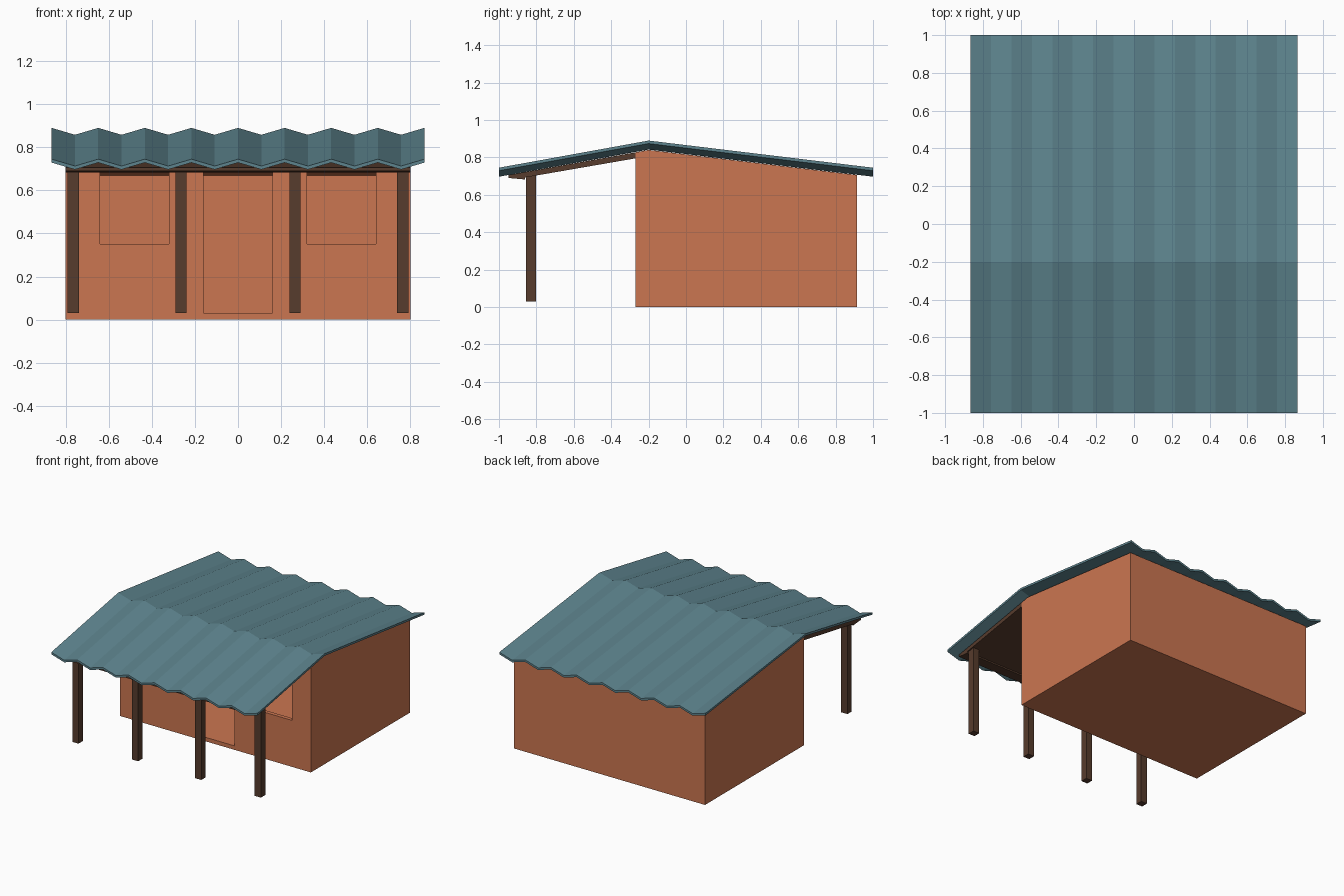
import bpy, bmesh

if "Cube" in bpy.data.objects:
    bpy.data.objects.remove(bpy.data.objects["Cube"])


def material(name, rgb):
    m = bpy.data.materials.new(name)
    m.diffuse_color = (*rgb, 1)
    m.use_nodes = True
    m.node_tree.nodes["Principled BSDF"].inputs["Base Color"].default_value = m.diffuse_color
    return m


CLAY = material("clay", (0.60, 0.18, 0.082))
TEAL = material("teal_metal", (0.11, 0.23, 0.27))
WOOD = material("dark_wood", (0.095, 0.045, 0.026))


def add_object(name, bm, mat):
    bmesh.ops.recalc_face_normals(bm, faces=bm.faces)
    me = bpy.data.meshes.new(name)
    bm.to_mesh(me)
    bm.free()
    me.materials.append(mat)
    ob = bpy.data.objects.new(name, me)
    bpy.context.collection.objects.link(ob)
    return ob


def prism(name, profile, half, mat):
    """Extrude a (y, z) profile along x from -half to half."""
    bm = bmesh.new()
    face = bm.faces.new([bm.verts.new((-half, y, z)) for y, z in profile])
    ext = bmesh.ops.extrude_face_region(bm, geom=[face])
    verts = [v for v in ext["geom"] if isinstance(v, bmesh.types.BMVert)]
    bmesh.ops.translate(bm, verts=verts, vec=(2 * half, 0, 0))
    return add_object(name, bm, mat)


def box(name, lo, hi, mat):
    bm = bmesh.new()
    bmesh.ops.create_cube(bm, size=1)
    for v in bm.verts:
        v.co = [(a + b) / 2 + c * (b - a) for a, b, c in zip(lo, hi, v.co)]
    return add_object(name, bm, mat)


def cut(target, cutter):
    mod = target.modifiers.new("cut", 'BOOLEAN')
    mod.operation, mod.solver, mod.object = 'DIFFERENCE', 'EXACT', cutter
    bpy.context.view_layer.objects.active = target
    bpy.ops.object.modifier_apply(modifier=mod.name)
    bpy.data.objects.remove(cutter)


# Hollow house body with door and window openings
house = prism("house_walls", [(-0.27, 0), (0.915, 0), (0.915, 0.706),
                              (-0.2, 0.84), (-0.27, 0.827)], 0.8, CLAY)
cut(house, prism("room_cutter", [(-0.24, 0.03), (0.885, 0.03), (0.885, 0.669),
                                 (-0.2, 0.81), (-0.24, 0.802)], 0.77, CLAY))
for x0, x1, z0 in [(-0.16, 0.16, 0.03), (-0.64, -0.32, 0.352), (0.32, 0.64, 0.352)]:
    cut(house, box("opening_cutter", (x0, -0.4, z0), (x1, -0.22, 0.69), CLAY))

# Corrugated roof: zigzag across x, bent at the ridge, closed thin shell
bm = bmesh.new()
WAVES, HALF, THICK = 8, 0.865, 0.016
sections = []
for i in range(2 * WAVES + 1):
    x = -HALF + i * HALF / WAVES
    drop = 0.032 * (i % 2)
    line = [(-1, 0.745), (-0.2, 0.89), (1, 0.745)]
    loop = line + [(y, z - THICK) for y, z in reversed(line)]
    sections.append([bm.verts.new((x, y, z - drop)) for y, z in loop])
for a, b in zip(sections, sections[1:]):
    for j in range(6):
        k = (j + 1) % 6
        bm.faces.new((a[j], a[k], b[k], b[j]))
for s in (sections[0], sections[-1]):
    bm.faces.new((s[0], s[1], s[4], s[5]))
    bm.faces.new((s[1], s[2], s[3], s[4]))
add_object("corrugated_roof", bm, TEAL)

# Porch ceiling with a front beam along its lower edge
prism("porch_ceiling", [(-0.95, 0.706), (-0.95, 0.69), (-0.86, 0.682), (-0.86, 0.693),
                        (-0.27, 0.795), (-0.27, 0.827)], 0.8, WOOD)

# Porch posts
for x in (-0.765, -0.265, 0.265, 0.765):
    box("porch_post", (x - 0.026, -0.855, 0.03), (x + 0.026, -0.803, 0.72), WOOD)
